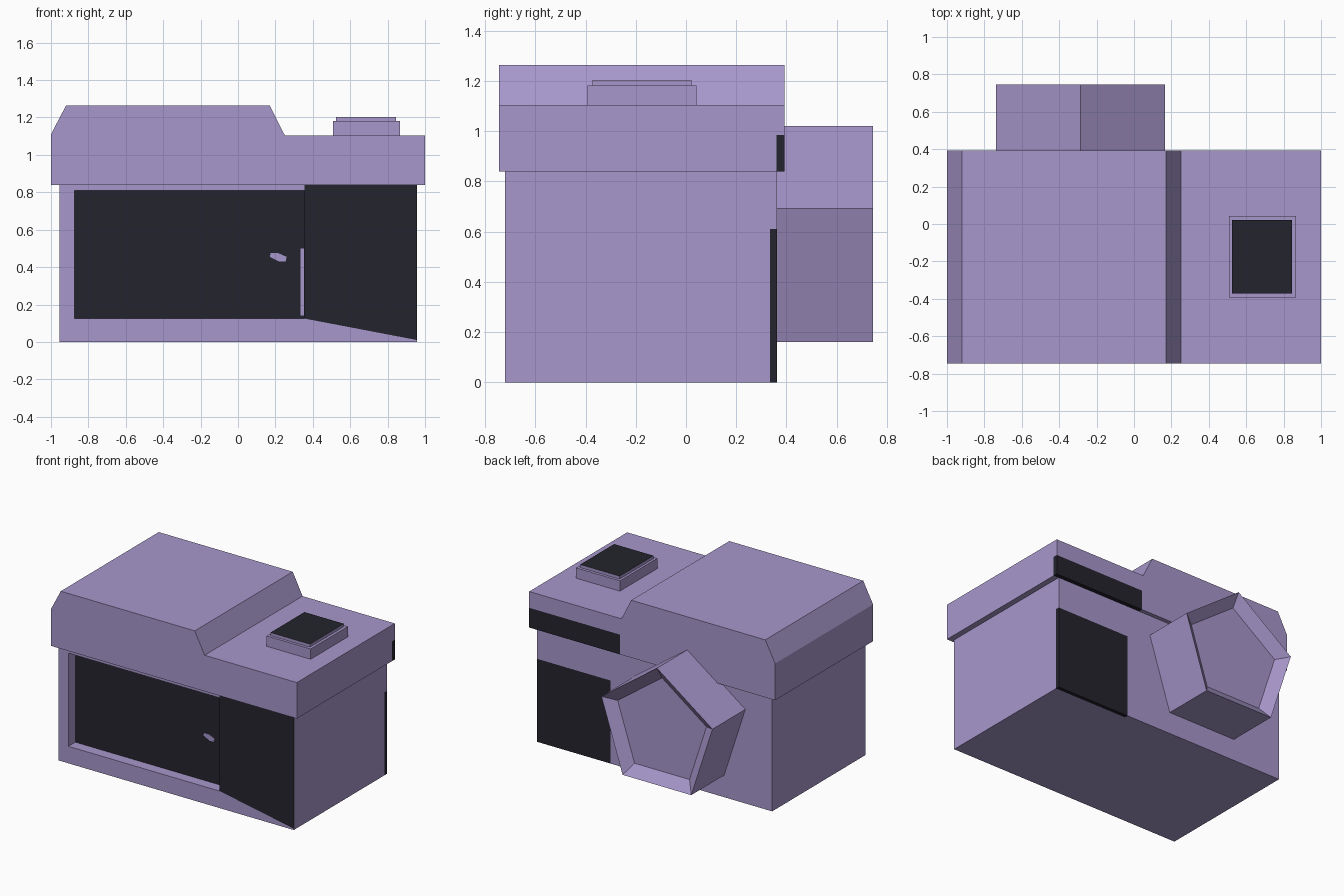
import bpy, bmesh, math
from mathutils import Vector

if "Cube" in bpy.data.objects:
    bpy.data.objects.remove(bpy.data.objects["Cube"])

def material(name, rgb):
    m = bpy.data.materials.new(name)
    m.diffuse_color = (*rgb, 1)
    m.use_nodes = True
    m.node_tree.nodes["Principled BSDF"].inputs["Base Color"].default_value = m.diffuse_color
    return m

MATS = [material("lavender", (0.39, 0.31, 0.60)),
        material("near_black", (0.017, 0.017, 0.026))]

def finish(bm, name):
    me = bpy.data.meshes.new(name)
    bm.to_mesh(me)
    bm.free()
    for m in MATS:
        me.materials.append(m)
    ob = bpy.data.objects.new(name, me)
    bpy.context.collection.objects.link(ob)
    return ob

def prism(profile, y0, y1):
    """Closed solid: an (x, z) outline swept from y0 to y1."""
    bm = bmesh.new()
    a = [bm.verts.new((x, y0, z)) for x, z in profile]
    b = [bm.verts.new((x, y1, z)) for x, z in profile]
    bm.faces.new(a)
    bm.faces.new(b[::-1])
    for i in range(len(a)):
        j = (i + 1) % len(a)
        bm.faces.new((a[j], a[i], b[i], b[j]))
    bmesh.ops.recalc_face_normals(bm, faces=bm.faces)
    bm.normal_update()
    return bm

def rect(x0, x1, z0, z1):
    return [(x0, z0), (x1, z0), (x1, z1), (x0, z1)]

def cut(bm, co, no, rule):
    """Slice only the faces that satisfy rule."""
    faces = [f for f in bm.faces if rule(f)]
    geom = set(faces)
    for f in faces:
        geom.update(f.edges)
        geom.update(f.verts)
    bmesh.ops.bisect_plane(bm, geom=list(geom), dist=1e-5, plane_co=co, plane_no=no)
    bm.normal_update()

def dark_corner(bm, x, y, z):
    """Black wrap on the corner beyond x and y, below z."""
    rule = lambda f: f.normal.y > -0.5
    cut(bm, (x, 0, 0), (1, 0, 0), rule)
    cut(bm, (0, y, 0), (0, 1, 0), rule)
    cut(bm, (0, 0, z), (0, 0, 1), rule)
    for f in bm.faces:
        c = f.calc_center_median()
        if c.x > x and c.y > y and c.z < z:
            f.material_index = 1

# Body with a recessed screen, a black grip panel and a black corner
bm = prism(rect(-0.955, 0.958, 0, 0.84), -0.72, 0.363)
dark_corner(bm, 0.36, 0.335, 0.61)
front = lambda f: f.normal.y < -0.9
for x in (-0.875, 0.355):
    cut(bm, (x, 0, 0), (1, 0, 0), front)
for z in (0.125, 0.81):
    cut(bm, (0, 0, z), (0, 0, 1), front)
cut(bm, (0.355, 0, 0.125), (0.115, 0, 0.603),
    lambda f: front(f) and f.calc_center_median().x > 0.355
    and f.calc_center_median().z < 0.125)
screen = None
for f in bm.faces:
    if front(f):
        c = f.calc_center_median()
        if c.x > 0.355 and c.z > 0.125 - (c.x - 0.355) * 0.1907:
            f.material_index = 1
        elif -0.875 < c.x < 0.355 and 0.125 < c.z < 0.81:
            screen = f
new = bmesh.ops.extrude_discrete_faces(bm, faces=[screen])["faces"][0]
bmesh.ops.translate(bm, verts=new.verts, vec=(0, 0.08, 0))
new.material_index = 1
bm.normal_update()
for f in bm.faces:
    if f.normal.x < -0.9 and abs(f.calc_center_median().x - 0.355) < 0.01:
        f.material_index = 1
finish(bm, "body")

# Small pale marks on the screen
finish(prism([(0.17, 0.455), (0.22, 0.43), (0.255, 0.43), (0.26, 0.455),
              (0.215, 0.475), (0.175, 0.475)], -0.644, -0.636), "screen_mark")
finish(prism(rect(0.335, 0.352, 0.14, 0.5), -0.644, -0.636), "screen_edge_mark")

# Stepped top cover
bm = prism([(-1, 0.84), (1, 0.84), (1, 1.105), (0.25, 1.105),
            (0.17, 1.263), (-0.92, 1.263), (-1, 1.11)], -0.745, 0.393)
dark_corner(bm, 0.26, 0.36, 0.985)
finish(bm, "top_cover")

# Shutter button with a black top
finish(prism(rect(0.508, 0.865, 1.09, 1.181), -0.392, 0.042), "button_base")
bm = prism(rect(0.525, 0.845, 1.17, 1.203), -0.372, 0.022)
for f in bm.faces:
    if f.normal.z > 0.9:
        f.material_index = 1
finish(bm, "button_cap")

# Five-sided lens barrel with a tapered dish in its end
LX, LZ, R = -0.285, 0.545, 0.475
bm = prism([(LX + R * math.sin(i * math.tau / 5), LZ + R * math.cos(i * math.tau / 5))
            for i in range(5)], 0.34, 0.745)
end = [f for f in bm.faces if f.normal.y > 0.9][0]
dish = bmesh.ops.extrude_discrete_faces(bm, faces=[end])["faces"][0]
for v in dish.verts:
    v.co = Vector((LX + (v.co.x - LX) * 0.8, v.co.y - 0.06, LZ + (v.co.z - LZ) * 0.8))
finish(bm, "lens_barrel")
